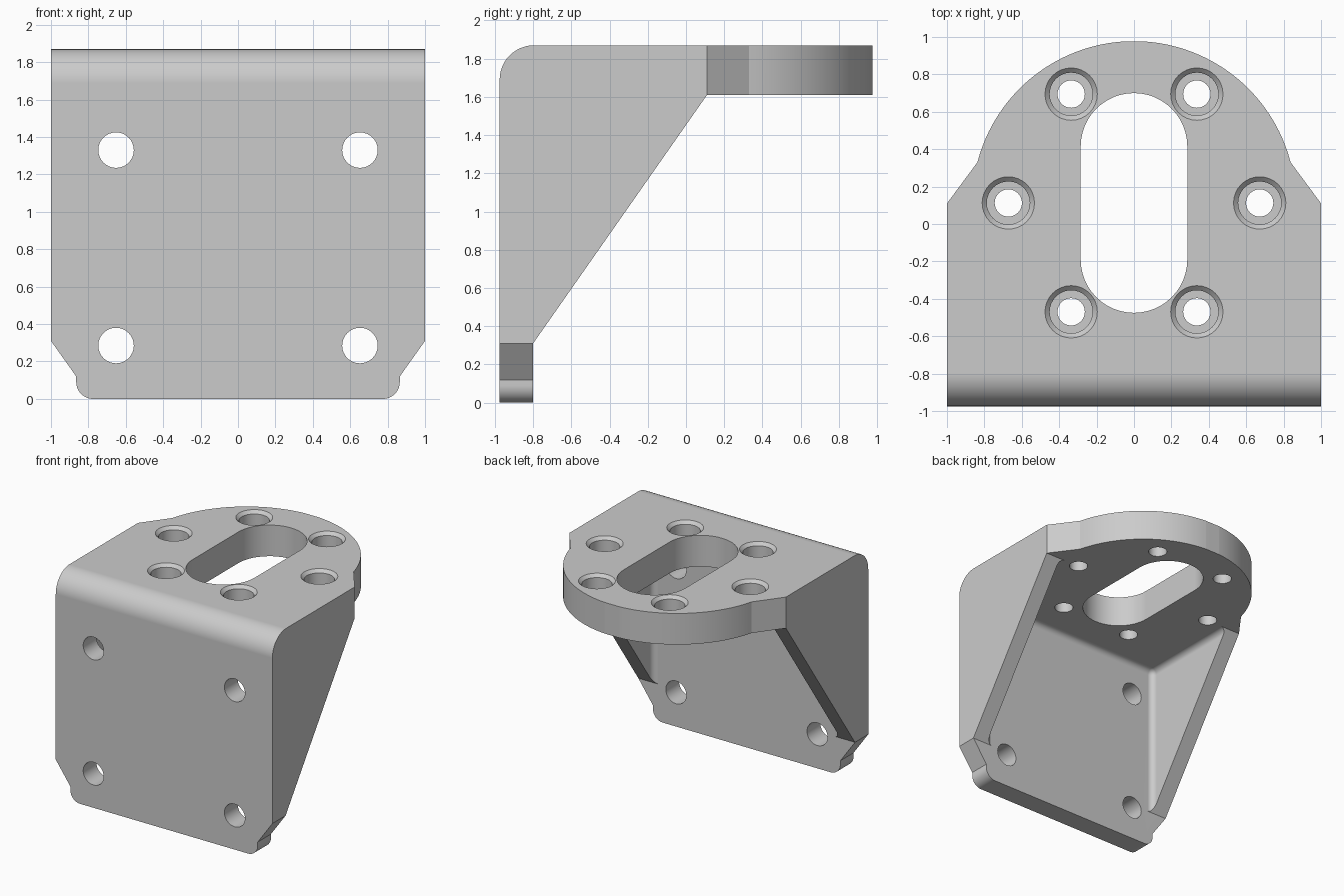
import bpy, bmesh, math
from mathutils import Vector

if "Cube" in bpy.data.objects:
    bpy.data.objects.remove(bpy.data.objects["Cube"], do_unlink=True)

W, D, H = 1.0, 0.975, 1.87           # half width, half depth, height
PLATE_Y, UNDER_Z, WALL_X = -0.8, 1.61, 0.865
RING_Y = 0.1125                      # centre of slot, arc and screw circle

grey = bpy.data.materials.new("light grey metal")
grey.use_nodes = True
grey.diffuse_color = (0.6, 0.6, 0.6, 1)
grey.node_tree.nodes["Principled BSDF"].inputs["Base Color"].default_value = (0.6, 0.6, 0.6, 1)


def arc(cx, cy, r, start, end, n=12):
    angles = [math.radians(start + (end - start) * i / n) for i in range(n + 1)]
    return [(cx + r * math.cos(a), cy + r * math.sin(a)) for a in angles]


def finish(name, bm):
    bmesh.ops.recalc_face_normals(bm, faces=bm.faces)
    mesh = bpy.data.meshes.new(name)
    bm.to_mesh(mesh)
    bm.free()
    mesh.materials.append(grey)
    obj = bpy.data.objects.new(name, mesh)
    bpy.context.collection.objects.link(obj)
    return obj


def prism(name, points, axis, low, high):
    """Extrude a 2D outline along one axis; the other two axes keep their order."""
    bm = bmesh.new()
    verts = []
    for p in points:
        co = list(p)
        co.insert(axis, low)
        verts.append(bm.verts.new(co))
    face = bm.faces.new(verts)
    new = bmesh.ops.extrude_face_region(bm, geom=[face])["geom"]
    shift = Vector((0, 0, 0))
    shift[axis] = high - low
    bmesh.ops.translate(bm, vec=shift, verts=[g for g in new if isinstance(g, bmesh.types.BMVert)])
    return finish(name, bm)


def combine(target, tool, operation):
    mod = target.modifiers.new(operation, "BOOLEAN")
    mod.operation, mod.solver, mod.object = operation, "EXACT", tool
    bpy.ops.object.select_all(action="DESELECT")
    bpy.context.view_layer.objects.active = target
    target.select_set(True)
    bpy.ops.object.modifier_apply(modifier=mod.name)
    bpy.data.objects.remove(tool, do_unlink=True)


def mirrored(half):
    return half + [(-x, y) for x, y in reversed(half)]


# Side silhouette with the rounded top front edge
side = [(-D, 0), (PLATE_Y, 0), (PLATE_Y, 0.31), (0.11, UNDER_Z), (D, UNDER_Z), (D, H)]
side += arc(-D + 0.18, H - 0.18, 0.18, 90, 180)
bracket = prism("angle_bracket", side, 0, -W, W)

# Front outline: chamfered sides and rounded bottom tab
front = arc(WALL_X - 0.09, 0.09, 0.09, -90, 0) + [(WALL_X, 0.12), (W, 0.31), (W, 1.7)]
front = mirrored([(x, z) for x, z in front[:-1]] + [(W, H + 1)])
front = [(x * 1.0, z) for x, z in front]
combine(bracket, prism("front_outline", front, 1, -2, 2), "INTERSECT")

# Top outline: shoulders running into the round flange
start = math.degrees(math.asin((0.33 - RING_Y) / 0.865))
top = [(W, -2), (W, 0.11)] + arc(0, RING_Y, 0.865, start, 180 - start, 64) + [(-W, 0.11), (-W, -2)]
combine(bracket, prism("top_outline", top, 2, -1, 3), "INTERSECT")

# Hollow between the two gussets, with filleted inner corners
bm = bmesh.new()
bmesh.ops.create_cube(bm, size=1)
for v in bm.verts:
    v.co = (math.copysign(WALL_X, v.co.x), 2 if v.co.y > 0 else PLATE_Y, UNDER_Z if v.co.z > 0 else -1)
inner = [e for e in bm.edges if all(v.co.y < 0 or v.co.z > 0 for v in e.verts)
         and sum((all(v.co.y < 0 for v in e.verts), all(v.co.z > 0 for v in e.verts),
                  e.verts[0].co.x == e.verts[1].co.x)) == 2]
bmesh.ops.bevel(bm, geom=inner, offset=0.05, segments=6, profile=0.5, affect="EDGES")
combine(bracket, finish("hollow", bm), "DIFFERENCE")

# Long slot in the flange
slot = arc(0, RING_Y + 0.3025, 0.285, 0, 180, 24) + arc(0, RING_Y - 0.3025, 0.285, 180, 360, 24)
combine(bracket, prism("slot", slot, 2, 1.4, 2.2), "DIFFERENCE")

# Six counterbored screw holes: (radius, height) steps turned around z
steps = [(0.073, 1.4), (0.073, 1.72), (0.115, 1.72), (0.115, 1.845), (0.14, H), (0.14, 2.1)]
for i in range(6):
    a = math.radians(60 * i)
    bm = bmesh.new()
    rings = []
    for r, z in steps:
        circle = arc(0.672 * math.cos(a), RING_Y + 0.672 * math.sin(a), r, 0, 360, 32)[:-1]
        rings.append([bm.verts.new((x, y, z)) for x, y in circle])
    for lower, upper in zip(rings, rings[1:]):
        for k in range(32):
            n = (k + 1) % 32
            bm.faces.new((lower[k], lower[n], upper[n], upper[k]))
    bm.faces.new(rings[0])
    bm.faces.new(rings[-1])
    combine(bracket, finish("screw_hole", bm), "DIFFERENCE")

# Four mounting holes through the front plate
for x in (-0.652, 0.652):
    for z in (0.285, 1.33):
        hole = arc(x, z, 0.095, 0, 360, 32)[:-1]
        combine(bracket, prism("mounting_hole", hole, 1, -1.2, -0.6), "DIFFERENCE")

# Smooth rounds, crisp edges
bpy.ops.object.select_all(action="DESELECT")
bracket.select_set(True)
bpy.context.view_layer.objects.active = bracket
bpy.ops.object.shade_smooth_by_angle(angle=math.radians(20))
weighted = bracket.modifiers.new("flat_faces", "WEIGHTED_NORMAL")
weighted.keep_sharp = True
